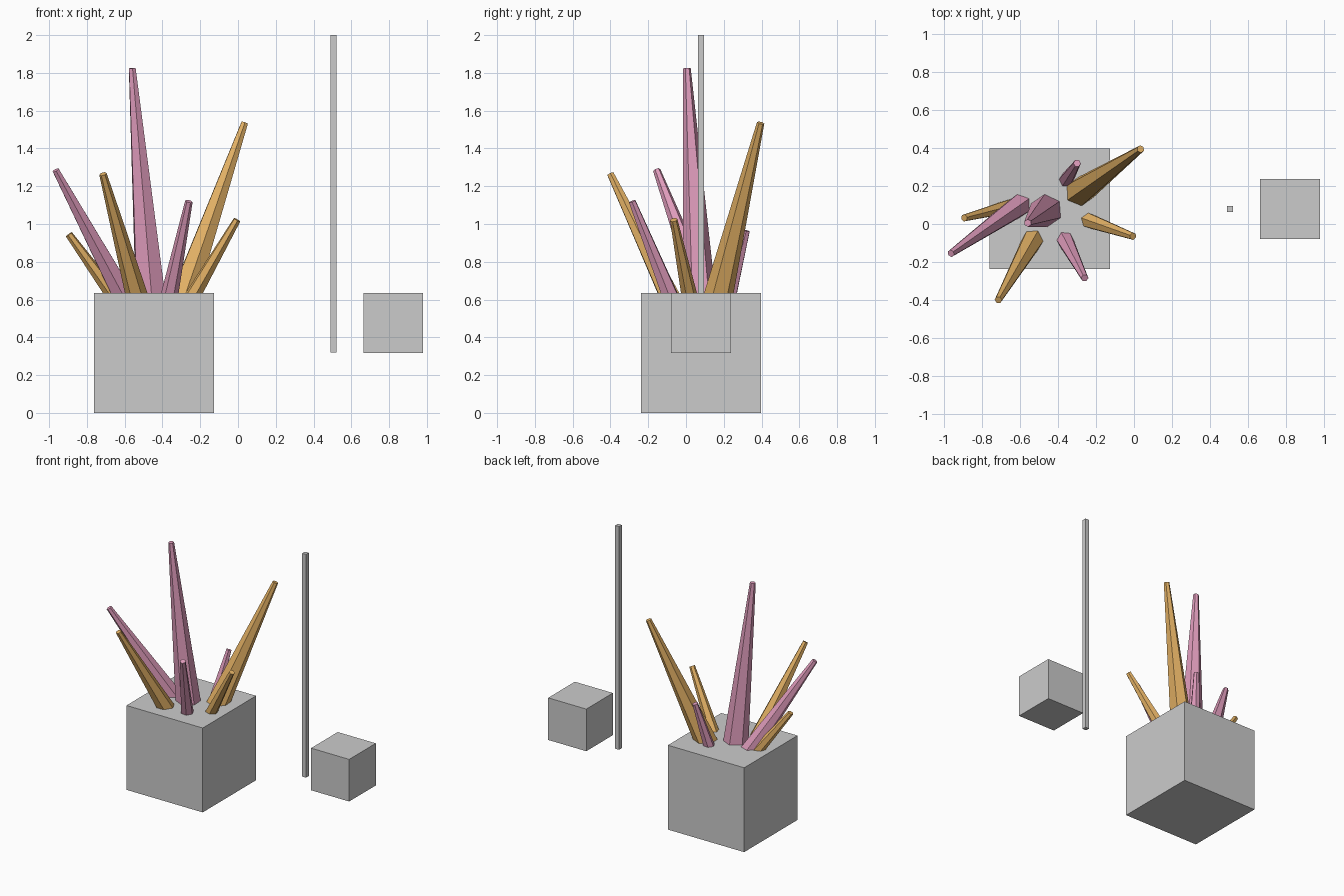
import bpy
from mathutils import Vector

old = bpy.data.objects.get("Cube")
if old:
    bpy.data.objects.remove(old, do_unlink=True)


def material(name, rgb):
    m = bpy.data.materials.new(name)
    m.use_nodes = True
    m.diffuse_color = (*rgb, 1)
    m.node_tree.nodes["Principled BSDF"].inputs["Base Color"].default_value = (*rgb, 1)
    return m


grey = material("grey", (0.6, 0.6, 0.6))
pink = material("pink", (0.74, 0.33, 0.5))
gold = material("gold", (0.77, 0.44, 0.13))


def box(name, centre, size):
    bpy.ops.mesh.primitive_cube_add(size=1, location=centre)
    ob = bpy.context.object
    ob.name = name
    ob.scale = size
    bpy.ops.object.transform_apply(location=False, rotation=False, scale=True)
    ob.data.materials.append(grey)


def crystal(name, mat, base, tip, radius):
    """Six-sided tapering spike from the block top to a small blunt tip."""
    tip = Vector(tip)
    axis = tip - Vector((*base, TOP))
    start = tip - axis * 1.06          # root sunk a little into the block
    span = tip - start
    bpy.ops.mesh.primitive_cone_add(vertices=6, radius1=radius, radius2=0.02,
                                    depth=span.length, location=(start + tip) / 2,
                                    rotation=span.to_track_quat('Z', 'Y').to_euler())
    ob = bpy.context.object
    ob.name = name
    ob.data.materials.append(mat)


# Block, floating cube and thin rod
TOP = 0.635
box("base_block", (-0.445, 0.08, TOP / 2), (TOP, TOP, TOP))
box("small_cube", (0.822, 0.08, 0.476), (0.317, 0.317, 0.317))
box("thin_rod", (0.506, 0.08, 1.16), (0.032, 0.032, 1.68))

# Crystal cluster: base x y, tip, root radius
crystal("tall_pink_crystal", pink, (-0.465, 0.07), (-0.56, 0.005, 1.825), 0.09)
crystal("tall_gold_crystal", gold, (-0.28, 0.175), (0.035, 0.395, 1.535), 0.08)
crystal("right_pink_crystal", pink, (-0.615, 0.09), (-0.965, -0.155, 1.285), 0.064)
crystal("front_gold_crystal", gold, (-0.54, -0.095), (-0.715, -0.4, 1.265), 0.06)
crystal("front_pink_crystal", pink, (-0.36, -0.09), (-0.26, -0.285, 1.12), 0.047)
crystal("left_gold_crystal", gold, (-0.23, 0.015), (-0.005, -0.065, 1.022), 0.043)
crystal("back_pink_crystal", pink, (-0.355, 0.235), (-0.3, 0.32, 0.965), 0.04)
crystal("right_gold_crystal", gold, (-0.67, 0.09), (-0.895, 0.032, 0.945), 0.04)
